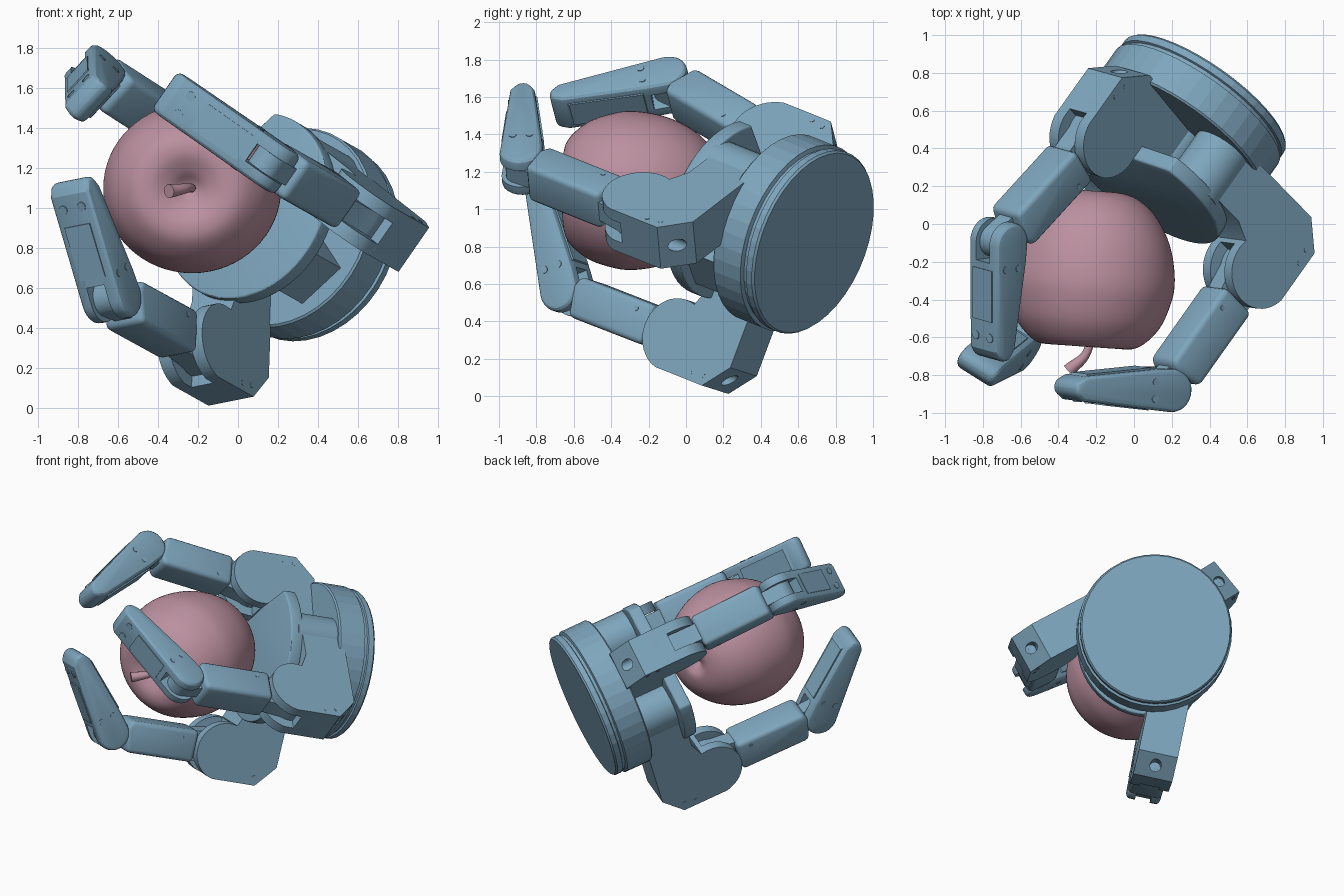
import bpy, bmesh, math
from mathutils import Vector, Matrix

if "Cube" in bpy.data.objects:
    bpy.data.objects.remove(bpy.data.objects["Cube"])


def material(name, rgb):
    m = bpy.data.materials.new(name)
    m.diffuse_color = (*rgb, 1)
    m.use_nodes = True
    m.node_tree.nodes["Principled BSDF"].inputs["Base Color"].default_value = m.diffuse_color
    return m


BLUE = material("blue_metal", (0.21, 0.38, 0.51))
PINK = material("pink_skin", (0.50, 0.28, 0.35))


def frame(origin, x, y):
    x = x.normalized()
    z = x.cross(y).normalized()
    y = z.cross(x)
    m = Matrix((x, y, z)).transposed().to_4x4()
    m.translation = origin
    return m


def shade(ob, angle):
    bpy.ops.object.select_all(action='DESELECT')
    ob.select_set(True)
    bpy.context.view_layer.objects.active = ob
    bpy.ops.object.shade_smooth_by_angle(angle=math.radians(angle))


def finish(bm, name, mtx, mat=BLUE, bevel=0, angle=30):
    bmesh.ops.recalc_face_normals(bm, faces=bm.faces)
    me = bpy.data.meshes.new(name)
    bm.to_mesh(me)
    bm.free()
    me.materials.append(mat)
    ob = bpy.data.objects.new(name, me)
    bpy.context.collection.objects.link(ob)
    ob.matrix_world = mtx
    bpy.context.view_layer.objects.active = ob
    if bevel:
        mod = ob.modifiers.new("bevel", 'BEVEL')
        mod.width, mod.segments = bevel, 3
        mod.limit_method, mod.angle_limit = 'ANGLE', math.radians(40)
        bpy.ops.object.modifier_apply(modifier=mod.name)
    shade(ob, angle)
    return ob


def prism(name, pts, width, mtx, bevel=0):
    bm = bmesh.new()
    face = bm.faces.new([bm.verts.new((x, y, -width / 2)) for x, y in pts])
    ext = bmesh.ops.extrude_face_region(bm, geom=[face])
    verts = [v for v in ext['geom'] if isinstance(v, bmesh.types.BMVert)]
    bmesh.ops.translate(bm, verts=verts, vec=(0, 0, width))
    return finish(bm, name, mtx, BLUE, bevel)


def lathe(name, prof, mtx, steps, mat=BLUE, angle=30):
    bm = bmesh.new()
    vs = [bm.verts.new((z, r, 0)) for r, z in prof]
    es = [bm.edges.new(p) for p in zip(vs, vs[1:])]
    bmesh.ops.spin(bm, geom=vs + es, axis=(1, 0, 0), cent=(0, 0, 0),
                   angle=math.tau, steps=steps)
    bmesh.ops.remove_doubles(bm, verts=bm.verts, dist=1e-4)
    return finish(bm, name, mtx, mat, 0, angle)


def rod(name, radius, x0, x1, mtx, steps=24):
    return lathe(name, [(0, x0), (radius, x0), (radius, x1), (0, x1)], mtx, steps)


def rect(x0, x1, y0, y1):
    return [(x0, y0), (x1, y0), (x1, y1), (x0, y1)]


def arc(r, a0, a1, n, cx=0, cy=0):
    angs = [math.radians(a0 + (a1 - a0) * i / n) for i in range(n + 1)]
    return [(cx + r * math.cos(t), cy + r * math.sin(t)) for t in angs]


def cut(ob, cutter):
    mod = ob.modifiers.new("cut", 'BOOLEAN')
    mod.operation, mod.solver, mod.object = 'DIFFERENCE', 'EXACT', cutter
    bpy.context.view_layer.objects.active = ob
    bpy.ops.object.modifier_apply(modifier=mod.name)
    bpy.data.objects.remove(cutter)
    shade(ob, 25)


def move(mtx, x=0, y=0, z=0):
    return mtx @ Matrix.Translation((x, y, z))


SIDEWAYS = Matrix.Rotation(math.radians(-90), 4, 'Y')
OUTWARD = Matrix.Rotation(math.radians(90), 4, 'Z')

# Hand axes: A points at the fruit, U to the single finger, W across the pair
BASE = Vector((0.38, 0.685, 0.82))
A = Vector((-0.55, -0.775, 0.31)).normalized()
U = Vector((-0.45, 0.57, 0.69))
U = (U - A * U.dot(A)).normalized()
W = U.cross(A).normalized()
hand = frame(BASE, A, U)

# Round wrist base with grooves
lathe("wrist_base", [(0, 0), (.505, 0), (.515, .012), (.515, .05), (.502, .055), (.502, .075),
                     (.525, .082), (.525, .265), (.515, .275), (0, .275)], hand, 40, angle=8)

# Palm plate, round with one flat side, on a central column
flat = math.degrees(math.asin(0.30 / 0.49))
prism("palm_plate", arc(.49, 90 - flat, 270 + flat, 40), .09, frame(BASE + A * .58, U, W), .012)
prism("palm_column", rect(-.43, .22, -.135, .135), .32, frame(BASE + A * .40, U, W))


def finger(tag, axial, offset, radial, direction, bend):
    d = direction.normalized()
    j1 = BASE + A * axial + W * offset + d * radial
    m = frame(j1, A, d)
    # Knuckle block with arm, fork slot and drilled hole
    knuckle = prism(tag + "_knuckle",
                    [(-.41, -radial), (-.41, .05), (-.28, .195)] + arc(.2, 78, -105, 20)
                    + [(-.1, -.3), (-.1, -radial)], .27, m)
    cut(knuckle, prism("slot_cutter", rect(-.02, .3, -.4, .3), .13, m))
    cut(knuckle, rod("hole_cutter", .038, -.5, -.27, move(m, y=.12), 20))
    rod(tag + "_swivel", .16, -.41, -.07, move(m, y=-radial))
    for x, y in ((-.26, .14), (-.18, .155)):
        rod(tag + "_knuckle_pin", .014, -.137, .137, move(m, x, y) @ SIDEWAYS, 12)

    # Middle link with a tongue at both joints
    b = math.radians(bend)
    x1 = A * math.cos(b) + d * math.sin(b)
    m1 = frame(j1, x1, d)
    prism(tag + "_inner_tongue", arc(.14, 60, 300, 16) + [(.3, -.09), (.3, .09)], .12, m1)
    prism(tag + "_middle_link", [(.20, -.112), (.71, -.112), (.735, -.05), (.70, .112),
                                 (.20, .112)], .23, m1, .03)
    prism(tag + "_outer_tongue", [(.65, .075), (.65, -.075)] + arc(.09, -80, 80, 12, .82), .10, m1)
    rod(tag + "_link_pin", .014, -.118, .118, move(m1, .30, -.06) @ SIDEWAYS, 12)

    # Fingertip, tapering, forked at its joint
    c = math.radians(bend - 52)
    x2 = A * math.cos(c) + d * math.sin(c)
    y2 = d * math.cos(c) - A * math.sin(c)
    m2 = frame(j1 + x1 * .82, x2, y2)
    tip = prism(tag + "_fingertip", arc(.115, 88, 272, 14)
                + [(.1, -.112), (.57, -.065), (.635, -.03), (.635, .03), (.58, .068)],
                .235, m2, .03)
    cut(tip, prism("slot_cutter", rect(-.2, .1, -.2, .2), .105, m2))
    prism(tag + "_grip_pad", [(.13, -.09), (.14, -.118), (.54, -.077), (.57, -.05)], .15, m2)
    prism(tag + "_cover", [(.14, .06), (.14, .109), (.42, .088), (.42, .06)], .15, m2)
    for z in (-.055, .055):
        rod(tag + "_tip_screw", .024, .04, .079, move(m2, .51, 0, z) @ OUTWARD, 14)
    for y in (-.045, .045):
        rod(tag + "_side_screw", .02, -.121, .121, move(m2, .13, y) @ SIDEWAYS, 14)


def spread(deg, sign):
    t = math.radians(deg)
    return -U * math.cos(t) + W * sign * math.sin(t)


finger("right_finger", .64, .335, .555, spread(15.5, 1), 0)
finger("lower_finger", .675, -.24, .605, spread(34, -1), 0.5)
finger("upper_finger", .655, .02, .485, U - W * .09, 8.5)

# Apple: smooth turned profile (radius, distance along the core)
keys = [(0, .31), (.04, .33), (.10, .375), (.19, .41), (.285, .39), (.38, .29), (.43, .16),
        (.445, .05), (.425, -.09), (.38, -.21), (.305, -.32), (.21, -.39), (.11, -.415),
        (.05, -.395), (0, -.36)]
pts = [Vector(k) for k in keys]
prof = []
for i in range(len(pts) - 1):
    p0, p1, p2, p3 = pts[max(i - 1, 0)], pts[i], pts[i + 1], pts[min(i + 2, len(pts) - 1)]
    for k in range(5):
        t = k / 5
        p = 0.5 * (2 * p1 + (p2 - p0) * t + (2 * p0 - 5 * p1 + 4 * p2 - p3) * t * t
                   + (3 * p1 - p0 - 3 * p2 + p3) * t ** 3)
        prof.append((max(p.x, 0), p.y))
prof.append(keys[-1])
apple = frame(Vector((-.225, -.24, 1.10)), Vector((-.07, -1, 0)), Vector((0, 0, 1)))
lathe("apple", prof, apple @ Matrix.Diagonal((1, .955, 1, 1)), 64, PINK, 60)

# Curved stem
cu = bpy.data.curves.new("apple_stem", 'CURVE')
cu.dimensions, cu.bevel_depth, cu.bevel_resolution, cu.use_fill_caps = '3D', .028, 4, True
sp = cu.splines.new('BEZIER')
stem = [((-.23, -.53, 1.10), .8), ((-.25, -.68, 1.10), .8), ((-.345, -.775, 1.085), 1.25)]
sp.bezier_points.add(len(stem) - 1)
for bp, (co, r) in zip(sp.bezier_points, stem):
    bp.co, bp.radius = co, r
    bp.handle_left_type = bp.handle_right_type = 'AUTO'
cu.materials.append(PINK)
bpy.context.collection.objects.link(bpy.data.objects.new("apple_stem", cu))
